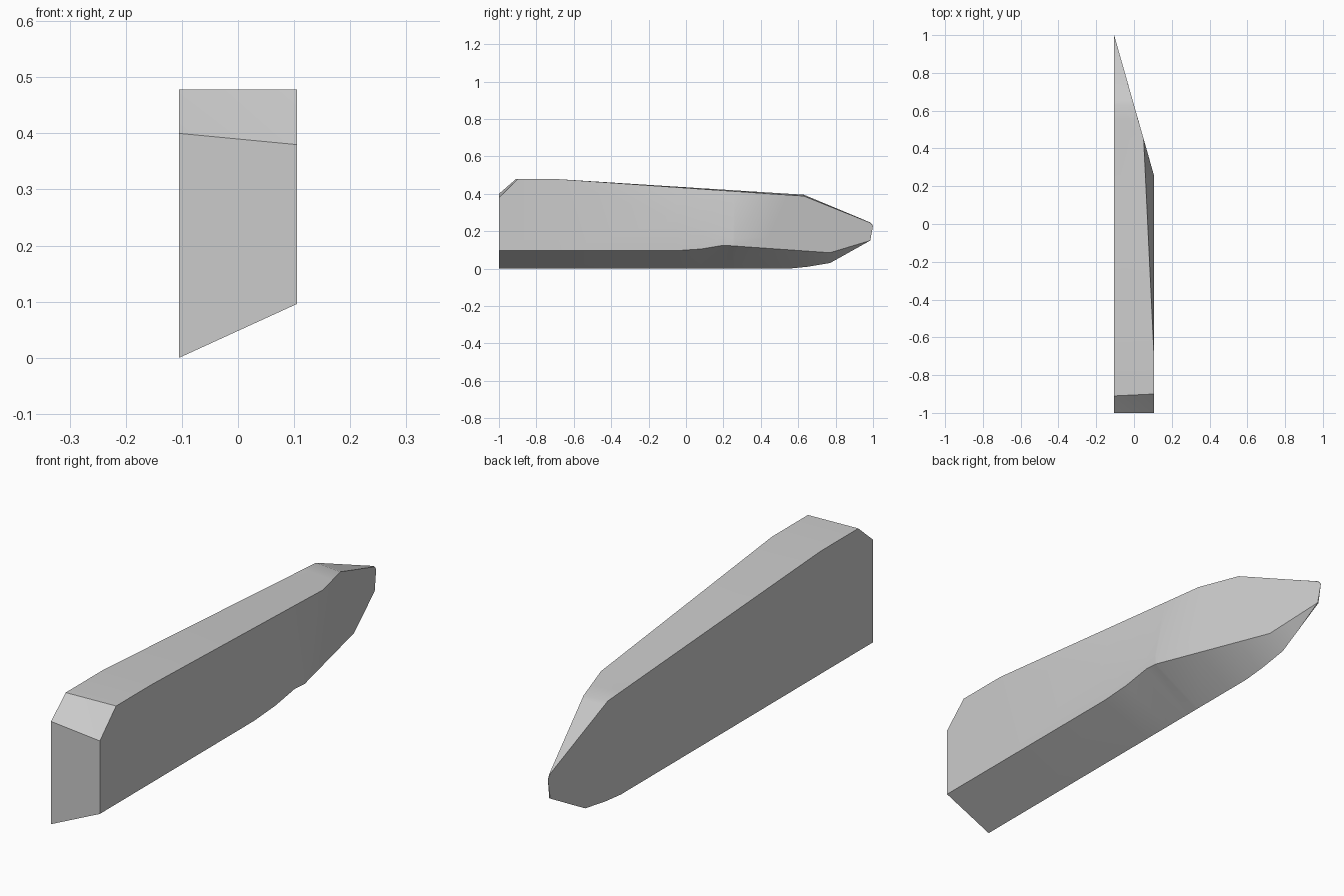
import bpy, bmesh, math

cube = bpy.data.objects.get("Cube")
if cube:
    bpy.data.objects.remove(cube)

HALF = 0.105


def along(points, y):
    """Linear interpolation of a profile line at station y."""
    for (y0, v0), (y1, v1) in zip(points, points[1:]):
        if y <= y1:
            return v0 + (v1 - v0) * (y - y0) / (y1 - y0)
    return points[-1][1]


# Feature lines of the half hull, as (y, value)
keel = [(-1, 0), (0.55, 0), (0.65, 0.01), (0.77, 0.03), (0.86, 0.08), (0.985, 0.15), (1, 0.23)]
chine = [(-1, 0.096), (-0.05, 0.096), (0.08, 0.105), (0.2, 0.125), (0.77, 0.085), (0.985, 0.15), (1, 0.23)]
knuckle = [(-1, 0.38), (-0.9, 0.478), (-0.68, 0.478), (0.25, 0.16), (0.985, 0.2), (1, 0.23)]
deck_edge = [(-1, 0.38), (-0.9, 0.478), (-0.68, 0.478), (0.45, 0.4), (0.63, 0.388), (0.985, 0.245), (1, 0.23)]
deck_inner = [(-1, 0.4), (-0.9, 0.478), (-0.68, 0.478), (0.63, 0.395), (0.985, 0.247), (1, 0.23)]
side_x = [(-1, HALF), (0.26, HALF), (1, -HALF)]
deck_x = [(-1, HALF), (-0.68, HALF), (0.45, 0.051), (1, -HALF)]
inner_x = [(-1, -HALF), (1, -HALF)]

section = [(inner_x, keel), (side_x, chine), (side_x, knuckle),
           (deck_x, deck_edge), (inner_x, deck_inner)]
stations = sorted({y for line in (keel, chine, knuckle, deck_edge, side_x) for y, _ in line})

# Loft the sections, closing the flat inner side and the ends
bm = bmesh.new()
rings = []
for y in stations:
    ring = []
    for xs, zs in section:
        # The inner corner of the end bevel sits slightly further out
        shift = -0.01 if xs is inner_x and zs is deck_inner and y == -0.9 else 0
        ring.append(bm.verts.new((along(xs, y), y + shift, along(zs, y))))
    rings.append(ring)

n = len(section)
for a, b in zip(rings, rings[1:]):
    for i in range(n):
        j = (i + 1) % n
        bm.faces.new((a[i], a[j], b[j]))
        bm.faces.new((a[i], b[j], b[i]))
bm.faces.new(rings[0])
bm.faces.new(rings[-1])
bmesh.ops.remove_doubles(bm, verts=bm.verts, dist=0.0005)
bmesh.ops.dissolve_degenerate(bm, edges=bm.edges, dist=0.0005)
bmesh.ops.recalc_face_normals(bm, faces=bm.faces)

mesh = bpy.data.meshes.new("half_hull")
bm.to_mesh(mesh)
bm.free()
hull = bpy.data.objects.new("half_hull", mesh)
bpy.context.collection.objects.link(hull)

# Plain grey material
grey = bpy.data.materials.new("light_grey")
grey.use_nodes = True
colour = (0.6, 0.6, 0.6, 1)
grey.diffuse_color = colour
grey.node_tree.nodes["Principled BSDF"].inputs["Base Color"].default_value = colour
mesh.materials.append(grey)

# Smooth the soft bow creases, keep the hard edges
bpy.ops.object.select_all(action='DESELECT')
hull.select_set(True)
bpy.context.view_layer.objects.active = hull
bpy.ops.object.shade_smooth_by_angle(angle=math.radians(25))
